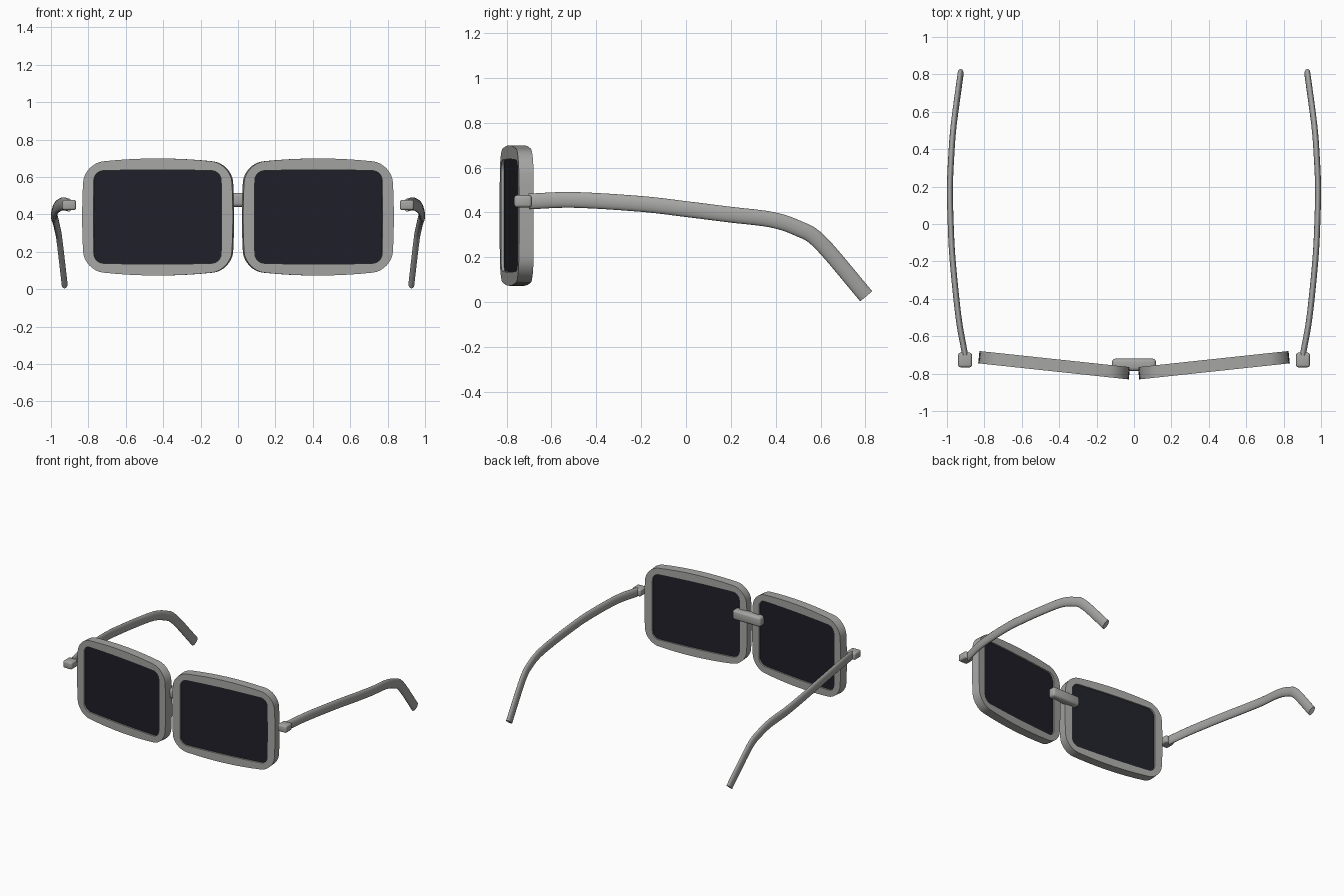
import bpy, bmesh, math
from mathutils import Vector

if "Cube" in bpy.data.objects:
    bpy.data.objects.remove(bpy.data.objects["Cube"])


def material(name, rgb):
    m = bpy.data.materials.new(name)
    m.diffuse_color = (*rgb, 1)
    m.use_nodes = True
    m.node_tree.nodes["Principled BSDF"].inputs["Base Color"].default_value = m.diffuse_color
    return m


GREY = material("frame grey", (0.38, 0.38, 0.37))
DARK = material("dark lens", (0.014, 0.014, 0.022))
TILT = math.radians(6.1)


def finish(bm, name, mat, angle=35):
    bmesh.ops.recalc_face_normals(bm, faces=bm.faces[:])
    me = bpy.data.meshes.new(name)
    bm.to_mesh(me)
    bm.free()
    ob = bpy.data.objects.new(name, me)
    bpy.context.collection.objects.link(ob)
    me.materials.append(mat)
    bpy.ops.object.select_all(action='DESELECT')
    ob.select_set(True)
    bpy.context.view_layer.objects.active = ob
    bpy.ops.object.shade_smooth_by_angle(angle=math.radians(angle))
    return ob


def outline(w, h, r, bx, bz, arc=8, edge=8):
    """Rounded rectangle whose sides bulge out by bx and bz."""
    pts = []
    corners = [(1, 1), (-1, 1), (-1, -1), (1, -1)]
    for i, (sx, sz) in enumerate(corners):
        for k in range(arc + 1):
            a = math.pi / 2 * (i + k / arc)
            pts.append((sx * (w - r) + r * math.cos(a), sz * (h - r) + r * math.sin(a)))
        nx, nz = corners[(i + 1) % 4]
        a = math.pi / 2 * (i + 1)
        end = (nx * (w - r) + r * math.cos(a), nz * (h - r) + r * math.sin(a))
        p = pts[-1]
        for k in range(1, edge):
            t = k / edge
            pts.append((p[0] + (end[0] - p[0]) * t, p[1] + (end[1] - p[1]) * t))
    return [(x + bx * x / w * (1 - (z / h) ** 2), z + bz * z / h * (1 - (x / w) ** 2))
            for x, z in pts]


def tilted_loop(bm, pts, v, side):
    """Place an outline at depth v in the tilted plane of one eye."""
    c, s = math.cos(TILT), math.sin(TILT)
    return [bm.verts.new((side * (0.427 + u * c - v * s), -0.755 + u * s + v * c, 0.386 + z))
            for u, z in pts]


def bridge(bm, a, b):
    n = len(a)
    for i in range(n):
        bm.faces.new((a[i], a[(i + 1) % n], b[(i + 1) % n], b[i]))


def block(name, centre, size, bevel):
    bm = bmesh.new()
    bmesh.ops.create_cube(bm, size=1)
    for v in bm.verts:
        v.co = Vector(centre) + Vector([v.co[i] * size[i] for i in range(3)])
    bmesh.ops.bevel(bm, geom=bm.edges[:], offset=bevel, segments=3, profile=0.5, affect='EDGES')
    finish(bm, name, GREY)


def spline(pts, steps):
    """Catmull-Rom curve through the points."""
    p = [Vector(q) for q in pts]
    p = [2 * p[0] - p[1]] + p + [2 * p[-1] - p[-2]]
    out = []
    for i in range(1, len(p) - 2):
        a, b, c, d = p[i - 1:i + 3]
        for k in range(steps):
            t = k / steps
            out.append(0.5 * (2 * b + (c - a) * t + (2 * a - 5 * b + 4 * c - d) * t * t
                              + (3 * b - a - 3 * c + d) * t ** 3))
    return out + [p[-2]]


OUTER = outline(0.393, 0.285, 0.10, 0.012, 0.028)
INNER = outline(0.342, 0.246, 0.05, 0.002, 0.006)
LENS = outline(0.346, 0.250, 0.05, 0.002, 0.006)
TEMPLE = [(0.903, -0.70, 0.449), (0.938, -0.5, 0.456), (0.969, -0.2, 0.438),
          (0.980, 0.0, 0.415), (0.984, 0.2, 0.390), (0.976, 0.38, 0.368),
          (0.967, 0.5, 0.329), (0.955, 0.6, 0.265), (0.927, 0.803, 0.027)]

for side, label in ((-1, "left"), (1, "right")):
    # rim ring
    bm = bmesh.new()
    loops = [tilted_loop(bm, p, v, side) for p, v in
             ((OUTER, -0.033), (OUTER, 0.033), (INNER, 0.033), (INNER, -0.033))]
    for i in range(4):
        bridge(bm, loops[i], loops[(i + 1) % 4])
    finish(bm, label + "_rim", GREY)

    # dark lens
    bm = bmesh.new()
    a, b = (tilted_loop(bm, LENS, v, side) for v in (-0.021, 0.021))
    bridge(bm, a, b)
    bm.faces.new(a)
    bm.faces.new(b)
    finish(bm, label + "_lens", DARK)

    # hinge block
    block(label + "_hinge", (side * 0.903, -0.727, 0.45), (0.074, 0.078, 0.054), 0.012)

    # temple arm: oval section swept along a bent path
    path = spline(TEMPLE, 6)
    bm = bmesh.new()
    rings = []
    for i, p in enumerate(path):
        t = (path[min(i + 1, len(path) - 1)] - path[max(i - 1, 0)]).normalized()
        up = Vector((1, 0, 0)).cross(t).normalized()
        out = t.cross(up)
        ring = []
        for k in range(20):
            ang = math.tau * k / 20
            q = p + up * 0.035 * math.sin(ang) + out * 0.016 * math.cos(ang)
            ring.append(bm.verts.new((side * q.x, q.y, q.z)))
        rings.append(ring)
    for a, b in zip(rings, rings[1:]):
        bridge(bm, a, b)
    bm.faces.new(rings[0])
    bm.faces.new(rings[-1])
    finish(bm, label + "_temple", GREY, 50)

# nose bridge
block("nose_bridge", (0, -0.753, 0.478), (0.236, 0.066, 0.075), 0.018)
